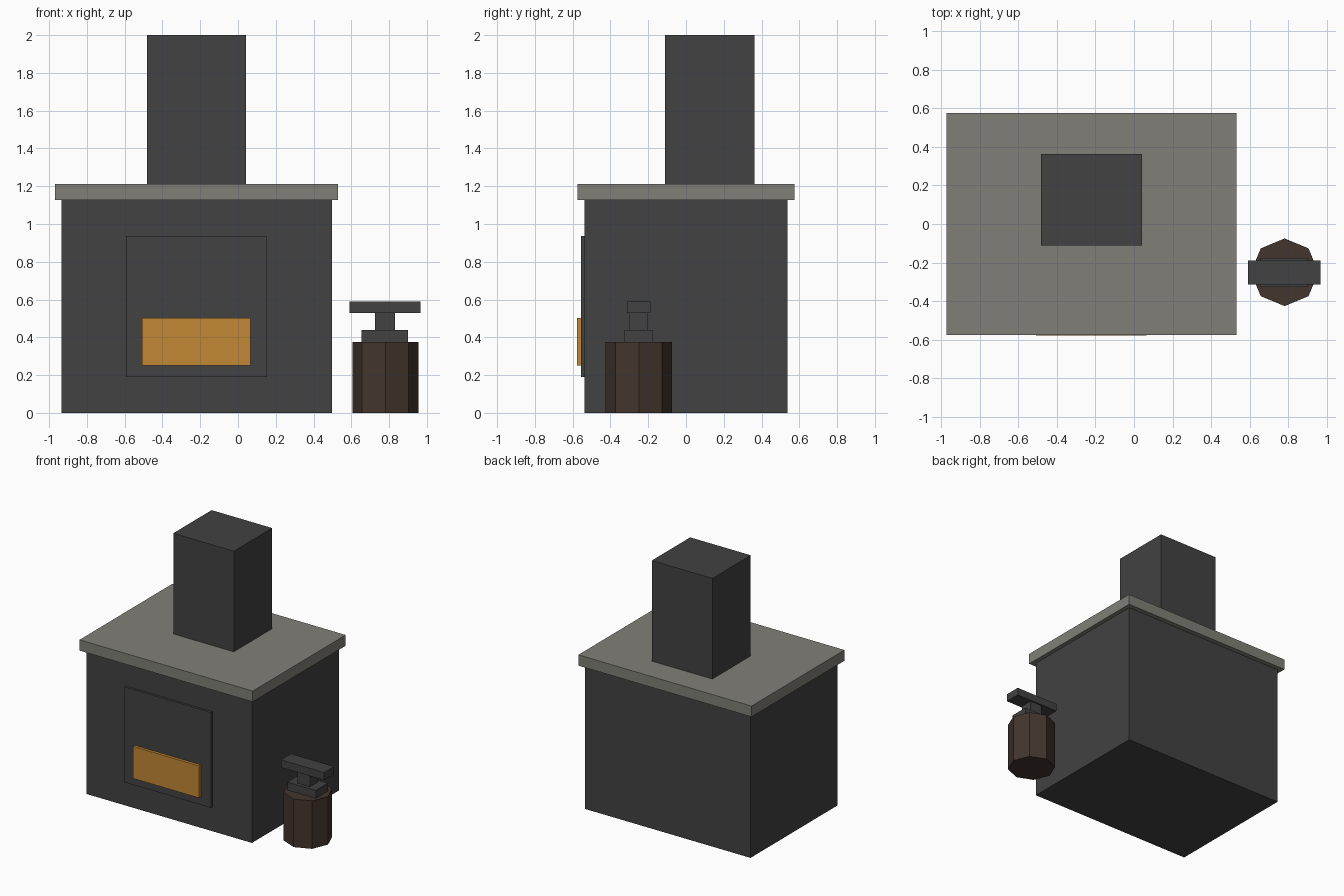
import bpy
import math

if "Cube" in bpy.data.objects:
    bpy.data.objects.remove(bpy.data.objects["Cube"])


def material(name, color):
    m = bpy.data.materials.new(name)
    m.diffuse_color = (*color, 1.0)
    m.use_nodes = True
    m.node_tree.nodes["Principled BSDF"].inputs["Base Color"].default_value = m.diffuse_color
    return m


iron = material("dark iron", (0.054, 0.054, 0.054))
stone = material("grey stone", (0.216, 0.213, 0.188))
ember = material("ember orange", (0.54, 0.246, 0.036))
wood = material("dark wood", (0.056, 0.036, 0.027))


def box(name, x, y, z, mat):
    """Box from (min, max) ranges on each axis."""
    bpy.ops.mesh.primitive_cube_add(size=1)
    ob = bpy.context.object
    ob.name = name
    for v in ob.data.vertices:
        v.co = [(r[0] + r[1]) / 2 + c * (r[1] - r[0]) for c, r in zip(v.co, (x, y, z))]
    ob.data.materials.append(mat)
    return ob


# Furnace
box("furnace_body", (-0.935, 0.497), (-0.537, 0.537), (0, 1.128), iron)
box("furnace_slab", (-0.97, 0.53), (-0.575, 0.575), (1.128, 1.212), stone)
box("chimney", (-0.482, 0.042), (-0.112, 0.362), (1.212, 2.0), iron)
box("hearth_panel", (-0.593, 0.154), (-0.555, -0.537), (0.19, 0.937), iron)
box("ember_bed", (-0.507, 0.066), (-0.577, -0.555), (0.252, 0.503), ember)

# Stump: eight-sided block
bpy.ops.mesh.primitive_cylinder_add(vertices=8, radius=0.175, depth=0.376,
                                    location=(0.78, -0.25, 0.188))
stump = bpy.context.object
stump.name = "stump"
stump.data.materials.append(wood)

# Anvil: foot, waist and face, each centred over the stump
for name, hx, hy, z in (("anvil_foot", 0.123, 0.075, (0.376, 0.438)),
                        ("anvil_waist", 0.054, 0.05, (0.438, 0.53)),
                        ("anvil_face", 0.187, 0.062, (0.53, 0.59))):
    box(name, (0.778 - hx, 0.778 + hx), (-0.25 - hy, -0.25 + hy), z, iron)
